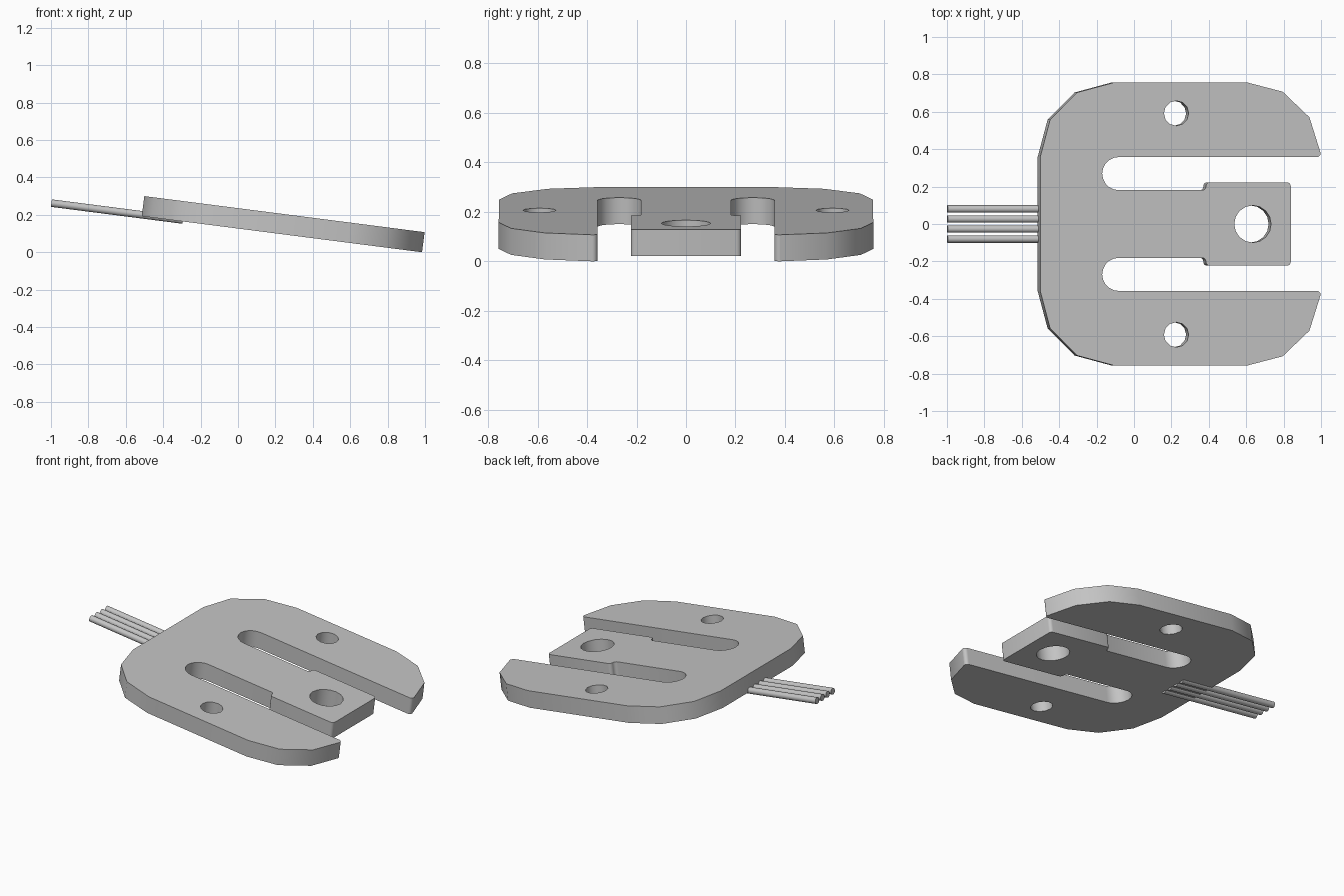
import bpy
import bmesh
from math import cos, sin, radians
from mathutils import Matrix, Vector

cube = bpy.data.objects.get("Cube")
if cube:
    bpy.data.objects.remove(cube, do_unlink=True)

TILT = radians(7.33)
THICK = 0.108
ORIGIN = Vector((0, 0, 0.2356))      # middle of the tilted top face

grey = bpy.data.materials.new("plain grey metal")
grey.use_nodes = True
colour = (0.55, 0.55, 0.55, 1)
grey.diffuse_color = colour
grey.node_tree.nodes["Principled BSDF"].inputs["Base Color"].default_value = colour


def arc(cx, cy, r, a0, a1, n):
    """Points on an arc, from angle a0 to a1 in n steps."""
    angles = [radians(a0 + (a1 - a0) * i / n) for i in range(n + 1)]
    return [(cx + r * cos(a), cy + r * sin(a)) for a in angles]


def circle(cx, cy, r, n):
    return arc(cx, cy, r, 0, 360, n)[:-1]


def finish(bm, name):
    bmesh.ops.recalc_face_normals(bm, faces=bm.faces)
    mesh = bpy.data.meshes.new(name)
    bm.to_mesh(mesh)
    bm.free()
    mesh.materials.append(grey)
    obj = bpy.data.objects.new(name, mesh)
    bpy.context.collection.objects.link(obj)
    obj.location = ORIGIN
    obj.rotation_euler.y = TILT
    bpy.ops.object.select_all(action="DESELECT")
    obj.select_set(True)
    bpy.context.view_layer.objects.active = obj
    bpy.ops.object.shade_smooth_by_angle(angle=radians(40))
    return obj


# Plate outline: rounded corner, arm tip, slot, step and centre tongue
half = (
    arc(-0.109, 0.36, 0.396, 180, 90, 3)
    + arc(0.609, 0.36, 0.397, 90, 3, 3)
    + arc(0.986, 0.378, 0.02, 0, -90, 4)
    + arc(-0.083, 0.2695, 0.0885, 90, 270, 10)
    + arc(0.368, 0.201, 0.02, -90, 0, 4)
    + arc(0.408, 0.203, 0.02, 180, 90, 4)
    + arc(0.825, 0.203, 0.02, 90, 0, 4)
)
outline = half + [(x, -y) for x, y in reversed(half)]
holes = [circle(0.64, 0, 0.0995, 16)]
holes += [circle(0.228, side * 0.592, 0.067, 12) for side in (1, -1)]

# Plate body with three through holes
bm = bmesh.new()
for loop in [outline] + holes:
    verts = [bm.verts.new((x, y, 0)) for x, y in loop]
    for a, b in zip(verts, verts[1:] + verts[:1]):
        bm.edges.new((a, b))
bmesh.ops.triangle_fill(bm, edges=bm.edges[:], use_beauty=True, normal=(0, 0, 1))
extruded = bmesh.ops.extrude_face_region(bm, geom=bm.faces[:])
moved = [v for v in extruded["geom"] if isinstance(v, bmesh.types.BMVert)]
bmesh.ops.translate(bm, verts=moved, vec=(0, 0, -THICK))
finish(bm, "slotted_plate")

# Four wires half sunk in the underside
START, END = -0.993, -0.285
for i in range(4):
    bm = bmesh.new()
    place = Matrix.Translation(((START + END) / 2, (i - 1.5) * 0.0535, 0.0075 - THICK))
    bmesh.ops.create_cone(
        bm, cap_ends=True, segments=16, radius1=0.02, radius2=0.02,
        depth=END - START, matrix=place @ Matrix.Rotation(radians(90), 4, "Y"))
    finish(bm, f"wire_{i + 1}")
